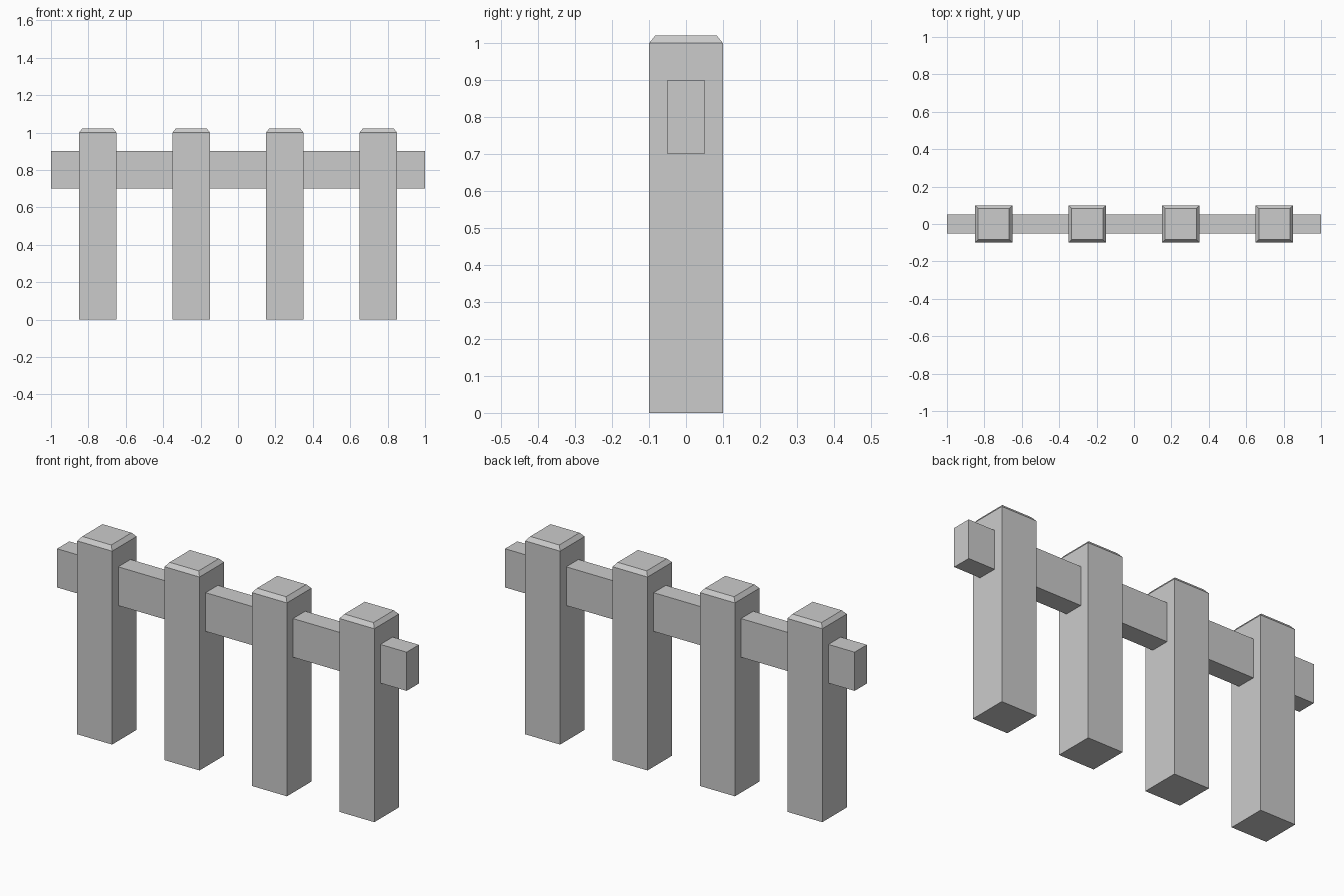
import bpy, bmesh
from mathutils import Vector

if "Cube" in bpy.data.objects:
    bpy.data.objects.remove(bpy.data.objects["Cube"])


def new_object(name, bm, location):
    mesh = bpy.data.meshes.new(name)
    bm.to_mesh(mesh)
    bm.free()
    obj = bpy.data.objects.new(name, mesh)
    obj.location = location
    bpy.context.collection.objects.link(obj)
    return obj


def box(size, z=0.0):
    """Box centred in x and y, with its bottom at z."""
    bm = bmesh.new()
    bmesh.ops.create_cube(bm, size=1)
    bmesh.ops.scale(bm, vec=size, verts=bm.verts)
    bmesh.ops.translate(bm, vec=(0, 0, z + size[2] / 2), verts=bm.verts)
    return bm


# Square posts with a shallow chamfered top
for i in range(4):
    bm = box((0.2, 0.2, 1.0))
    bm.normal_update()
    top = max(bm.faces, key=lambda f: f.calc_center_median().z)
    cap = bmesh.ops.extrude_discrete_faces(bm, faces=[top])["faces"][0]
    bmesh.ops.scale(bm, vec=(0.83, 0.83, 1), verts=cap.verts)
    bmesh.ops.translate(bm, vec=Vector((0, 0, 0.021)), verts=cap.verts)
    bmesh.ops.recalc_face_normals(bm, faces=bm.faces)
    new_object(f"post_{i + 1}", bm, (-0.75 + 0.5 * i, 0, 0))

# Horizontal rail running through all posts
new_object("rail", box((2.0, 0.1, 0.2), z=0.7), (0, 0, 0))
